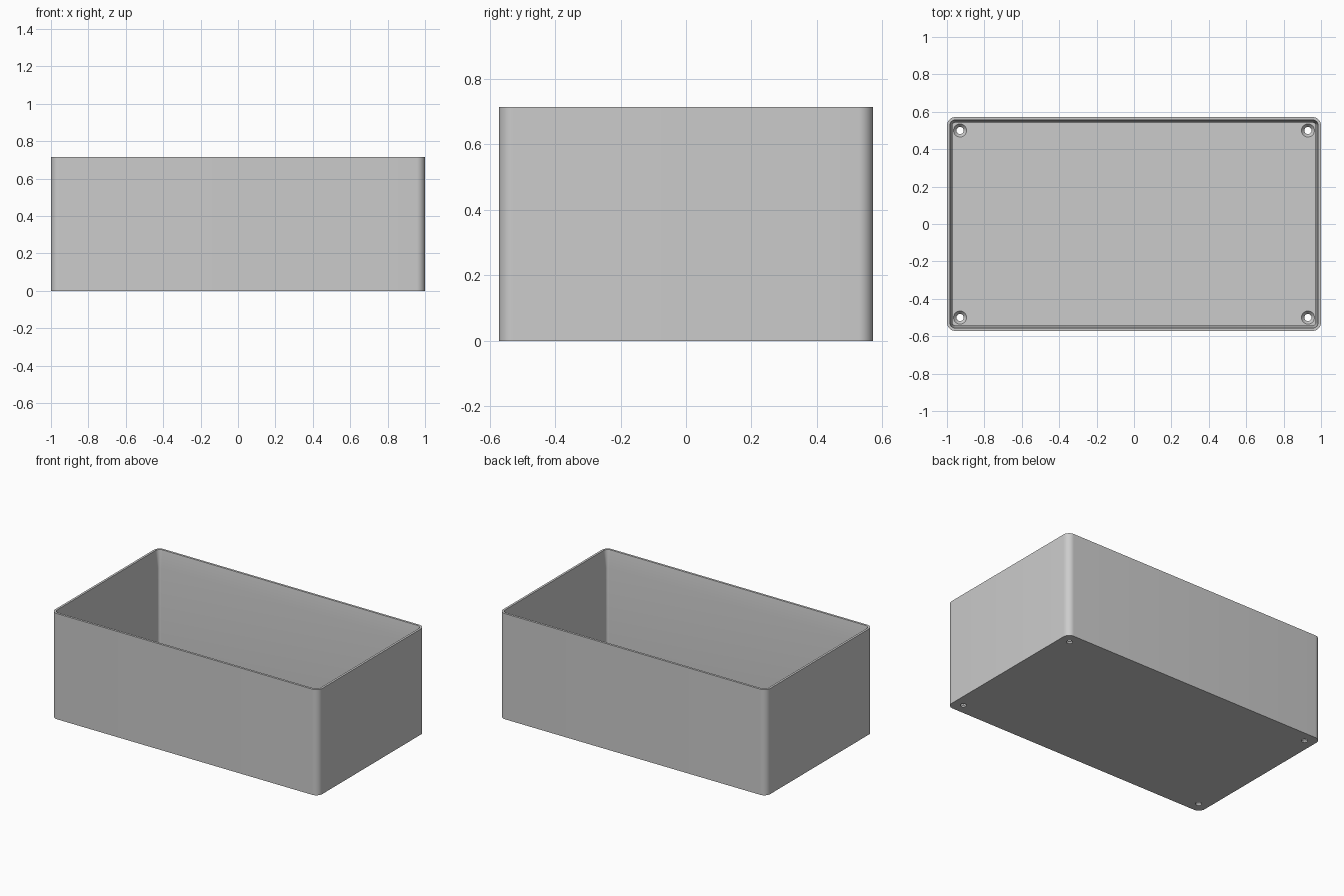
import bpy, bmesh, math

old = bpy.data.objects.get("Cube")
if old:
    bpy.data.objects.remove(old, do_unlink=True)

LENGTH, DEPTH, HEIGHT = 2.0, 1.143, 0.715
RADIUS, WALL, FLOOR = 0.045, 0.029, 0.029
LIP, LIP_START = 0.015, 0.6
HOLE_X, HOLE_Y, HOLE_R, SINK_R = 0.93, 0.5, 0.019, 0.035

grey = bpy.data.materials.new("plain grey")
grey.use_nodes = True
colour = (0.6, 0.6, 0.6, 1)
grey.diffuse_color = colour
grey.node_tree.nodes["Principled BSDF"].inputs["Base Color"].default_value = colour


def rounded_ring(bm, inset, z, steps=10):
    """Rounded rectangle of vertices, inset from the outer walls."""
    r = RADIUS - inset
    cx, cy = LENGTH / 2 - RADIUS, DEPTH / 2 - RADIUS
    ring = []
    for corner, (sx, sy) in enumerate(((1, 1), (-1, 1), (-1, -1), (1, -1))):
        for i in range(steps + 1):
            a = math.pi / 2 * (corner + i / steps)
            ring.append(bm.verts.new((sx * cx + r * math.cos(a),
                                      sy * cy + r * math.sin(a), z)))
    return ring


def add_object(name, bm):
    bmesh.ops.recalc_face_normals(bm, faces=bm.faces)
    mesh = bpy.data.meshes.new(name)
    bm.to_mesh(mesh)
    bm.free()
    obj = bpy.data.objects.new(name, mesh)
    bpy.context.collection.objects.link(obj)
    mesh.materials.append(grey)
    return obj


# Open box: outer wall, thin rim, tapered lip, inner wall, floor
bm = bmesh.new()
sections = ((0, 0), (0, HEIGHT), (LIP, HEIGHT), (WALL, LIP_START), (WALL, FLOOR))
rings = [rounded_ring(bm, inset, z) for inset, z in sections]
for low, high in zip(rings, rings[1:]):
    for i in range(len(low)):
        j = (i + 1) % len(low)
        bm.faces.new((low[i], low[j], high[j], high[i]))
bm.faces.new(rings[0])
bm.faces.new(rings[-1])
box = add_object("open_box", bm)

# Countersunk screw holes: one lathed cutter profile at each corner
bm = bmesh.new()
profile = ((HOLE_R, -0.02), (HOLE_R, 0.01), (SINK_R, FLOOR), (SINK_R, FLOOR + 0.02))
SIDES = 32
for sx in (-1, 1):
    for sy in (-1, 1):
        loops = [[bm.verts.new((sx * HOLE_X + r * math.cos(math.tau * i / SIDES),
                                sy * HOLE_Y + r * math.sin(math.tau * i / SIDES), z))
                  for i in range(SIDES)] for r, z in profile]
        for low, high in zip(loops, loops[1:]):
            for i in range(SIDES):
                j = (i + 1) % SIDES
                bm.faces.new((low[i], low[j], high[j], high[i]))
        bm.faces.new(loops[0])
        bm.faces.new(loops[-1])
cutter = add_object("screw_hole_cutter", bm)

cut = box.modifiers.new("screw_holes", 'BOOLEAN')
cut.operation = 'DIFFERENCE'
cut.solver = 'EXACT'
cut.object = cutter

# Apply the holes, then shade the rounded corners smooth
bpy.ops.object.select_all(action='DESELECT')
bpy.context.view_layer.objects.active = box
box.select_set(True)
bpy.ops.object.modifier_apply(modifier=cut.name)
bpy.data.objects.remove(cutter, do_unlink=True)
bpy.ops.object.shade_smooth_by_angle(angle=math.radians(30))
